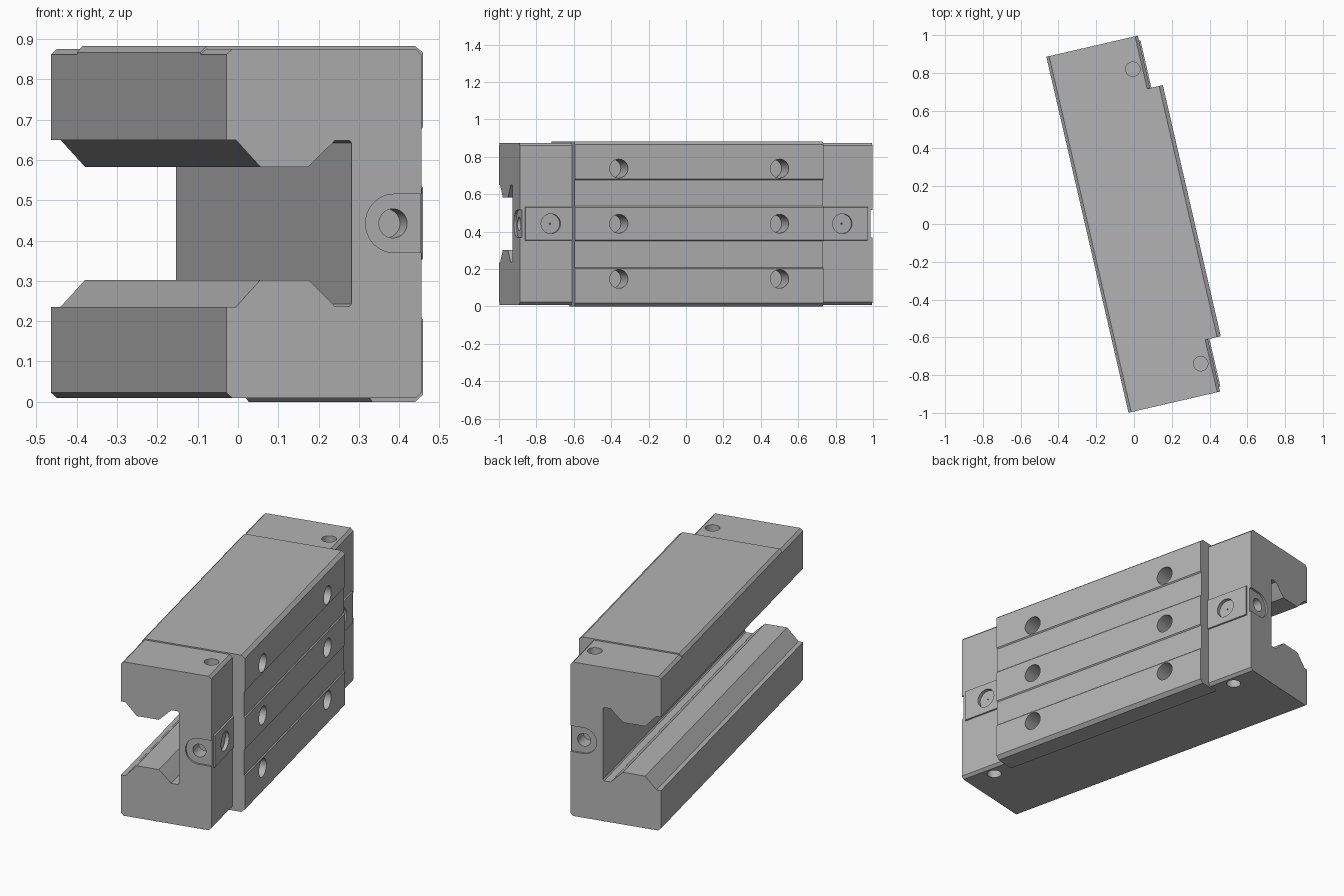
import bpy, bmesh, math
from mathutils import Matrix, Vector

cube = bpy.data.objects.get("Cube")
if cube:
    bpy.data.objects.remove(cube, do_unlink=True)

grey = bpy.data.materials.new("machined grey")
grey.use_nodes = True
grey.diffuse_color = (0.45, 0.45, 0.45, 1)
grey.node_tree.nodes["Principled BSDF"].inputs["Base Color"].default_value = (0.45, 0.45, 0.45, 1)

TURN = Matrix.Rotation(math.radians(13), 4, "Z")   # the carriage sits turned about z
MID = 0.4425                                       # height of the channel axis
HALF, END = 0.682, 0.967                           # half lengths of block and of whole


def finish(name, bm):
    bmesh.ops.recalc_face_normals(bm, faces=bm.faces)
    bm.transform(TURN)
    mesh = bpy.data.meshes.new(name)
    bm.to_mesh(mesh)
    bm.free()
    mesh.materials.append(grey)
    obj = bpy.data.objects.new(name, mesh)
    bpy.context.collection.objects.link(obj)
    return obj


def extrude(name, profile, y0, y1):
    """Sweep an x-z profile from y0 to y1."""
    bm = bmesh.new()
    face = bm.faces.new([bm.verts.new((x, y0, z)) for x, z in profile])
    new = bmesh.ops.extrude_face_region(bm, geom=[face])["geom"]
    bmesh.ops.translate(bm, vec=(0, y1 - y0, 0),
                        verts=[v for v in new if isinstance(v, bmesh.types.BMVert)])
    return finish(name, bm)


def drill(point, axis, radius, depth):
    """Cylinder cutter that sinks to depth below point on a surface."""
    bm = bmesh.new()
    rot = Vector((0, 0, 1)).rotation_difference(Vector(axis)).to_matrix().to_4x4()
    bmesh.ops.create_cone(bm, cap_ends=True, segments=40, radius1=radius, radius2=radius,
                          depth=2 * depth, matrix=Matrix.Translation(point) @ rot)
    return finish("drill", bm)


def cut(obj, cutters):
    bpy.context.view_layer.objects.active = obj
    for c in cutters:
        mod = obj.modifiers.new("cut", "BOOLEAN")
        mod.operation, mod.solver, mod.object = "DIFFERENCE", "EXACT", c
        bpy.ops.object.modifier_apply(modifier=mod.name)
        bpy.data.objects.remove(c, do_unlink=True)
    bpy.ops.object.select_all(action="DESELECT")
    obj.select_set(True)
    bpy.ops.object.shade_smooth_by_angle(angle=math.radians(25))


# Dovetailed channel, upper half from the open lip inward (x, height above axis)
upper = [(-0.253, 0.207), (-0.2285, 0.207), (-0.166, 0.14), (-0.044, 0.14),
         (0.018, 0.2), (0.023, 0.206), (0.06, 0.206), (0.066, 0.2)]
channel = [(x, MID + h) for x, h in upper] + [(x, MID - h) for x, h in reversed(upper)]

# Main block: three raised pads on the mounting side, a shallow step underneath
block_outer = [(-0.253, 0.023), (-0.238, 0.009), (0.178, 0.009), (0.184, 0), (0.294, 0), (0.314, 0.018),
               (0.314, 0.203), (0.308, 0.209), (0.308, 0.349), (0.314, 0.355),
               (0.314, 0.53), (0.308, 0.536), (0.308, 0.676), (0.314, 0.682),
               (0.314, 0.866), (0.294, 0.882), (-0.238, 0.882), (-0.253, 0.867)]
block = extrude("main_block", channel + block_outer, -HALF, HALF)
cut(block, [drill((0.314, y, MID + dz), (1, 0, 0), 0.05, 0.17)
            for y in (-0.441, 0.441) for dz in (-0.295, 0, 0.295)])

# End caps, each with oil holes, a rounded end recess and a side pad
cap_outer = [(-0.253, 0.023), (-0.238, 0.009), (0.229, 0.009), (0.244, 0.023),
             (0.244, 0.861), (0.229, 0.875), (-0.238, 0.875), (-0.253, 0.861)]
R, PX = 0.0725, 0.174
slot = [(0.3, MID - R)] + [(PX - R * math.sin(a), MID - R * math.cos(a))
                           for a in (math.pi * i / 24 for i in range(25))] + [(0.3, MID + R)]

for side, label in ((-1, "front"), (1, "back")):
    cap = extrude(label + "_end_cap", channel + cap_outer, side * HALF, side * END)
    y = side * 0.8
    cut(cap, [extrude("slot", slot, side * (END - 0.011), side * (END + 0.05)),
              drill((PX, side * END, MID), (0, 1, 0), 0.036, 0.09),
              drill((0.178, y, 0.875), (0, 0, 1), 0.038, 0.06),
              drill((0.178, y, 0.009), (0, 0, 1), 0.038, 0.06)])

    pad_profile = [(0.243, 0.353), (0.252, 0.355), (0.252, 0.53), (0.243, 0.533)]
    pad = extrude(label + "_side_pad", pad_profile, side * HALF, side * 0.94)
    cut(pad, [drill((0.252, y, MID), (1, 0, 0), 0.053, 0.02)])
    cut(cap, [drill((0.252, y, MID), (1, 0, 0), 0.053, 0.02),
              drill((0.24, y, MID), (1, 0, 0), 0.004, 0.03)])
